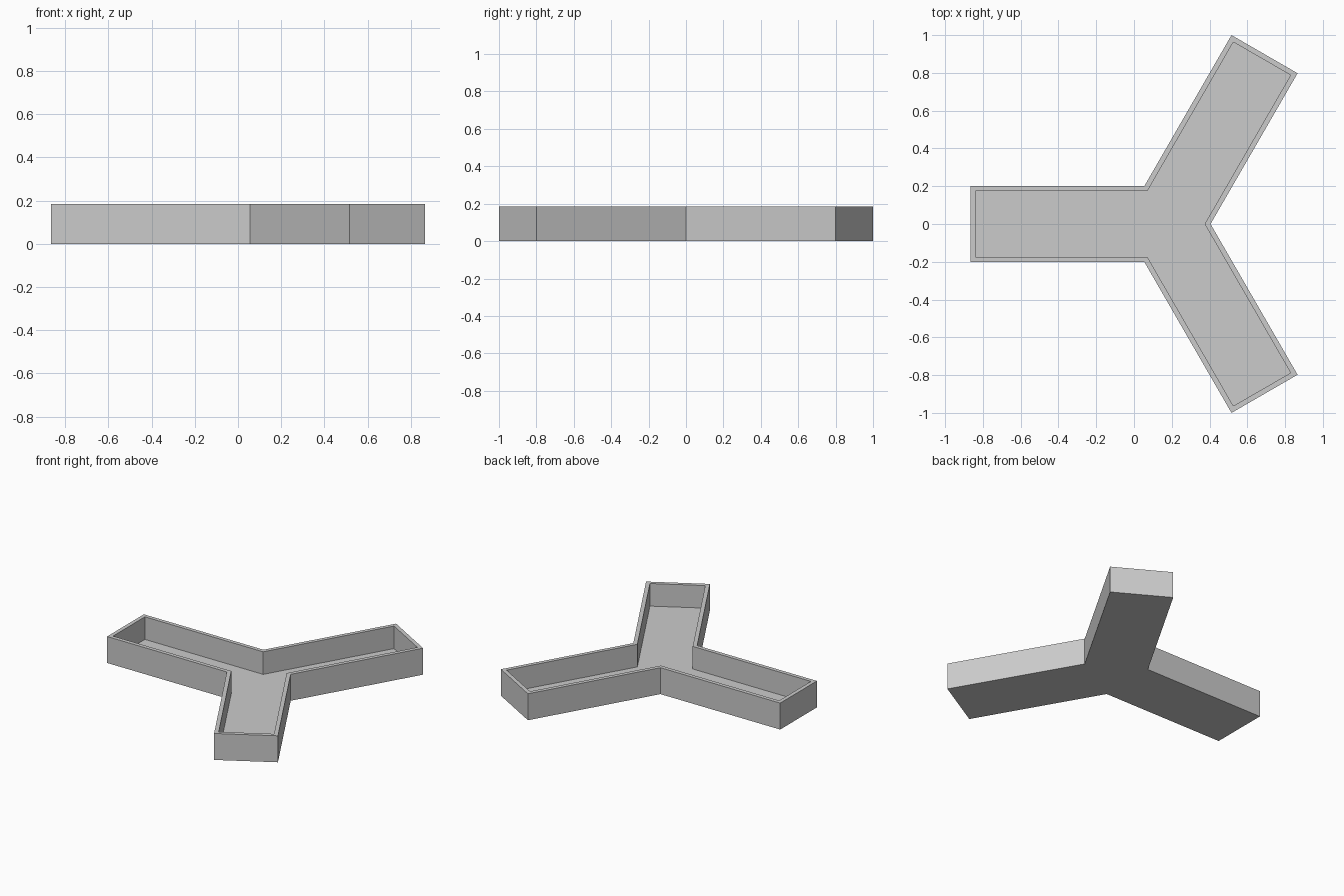
import bpy, bmesh
from math import sin, cos, pi, sqrt
from mathutils import Vector

HALF = 0.202     # half width of an arm
WALL = 0.027     # wall and floor thickness
HEIGHT = 0.184
LENGTH = (1 - HALF / 2) / sin(pi / 3)            # arm reach from the hub
HUB_X = (LENGTH / 2 - HALF * sin(pi / 3)) / 2    # hub offset that centres the tray

cube = bpy.data.objects.get("Cube")
if cube:
    bpy.data.objects.remove(cube, do_unlink=True)

grey = bpy.data.materials.new("plain grey")
grey.use_nodes = True
colour = (0.6, 0.6, 0.6, 1)
grey.diffuse_color = colour
grey.node_tree.nodes["Principled BSDF"].inputs["Base Color"].default_value = colour


def outline(half, length):
    """Three-armed outline, counter-clockwise around the hub."""
    points = []
    for k in range(3):
        a = pi / 3 + k * 2 * pi / 3
        along = Vector((cos(a), sin(a)))
        side = Vector((-sin(a), cos(a)))
        hub = Vector((HUB_X, 0))
        points += [hub + along * length - side * half,
                   hub + along * length + side * half,
                   hub + along * half / sqrt(3) + side * half]
    return points


bm = bmesh.new()


def ring(points, z):
    return [bm.verts.new((p.x, p.y, z)) for p in points]


def bridge(lower, upper):
    n = len(lower)
    for i in range(n):
        j = (i + 1) % n
        bm.faces.new((lower[i], lower[j], upper[j], upper[i]))


# Hollow tray: underside, outer walls, rim, inner walls, floor
outer = outline(HALF, LENGTH)
inner = outline(HALF - WALL, LENGTH - WALL)
loops = [ring(outer, 0), ring(outer, HEIGHT), ring(inner, HEIGHT), ring(inner, WALL)]
for lower, upper in zip(loops, loops[1:]):
    bridge(lower, upper)
bm.faces.new(loops[0][::-1])
bm.faces.new(loops[-1])
bmesh.ops.recalc_face_normals(bm, faces=bm.faces)

mesh = bpy.data.meshes.new("three_arm_tray")
bm.to_mesh(mesh)
bm.free()
mesh.materials.append(grey)
tray = bpy.data.objects.new("three_arm_tray", mesh)
bpy.context.collection.objects.link(tray)
